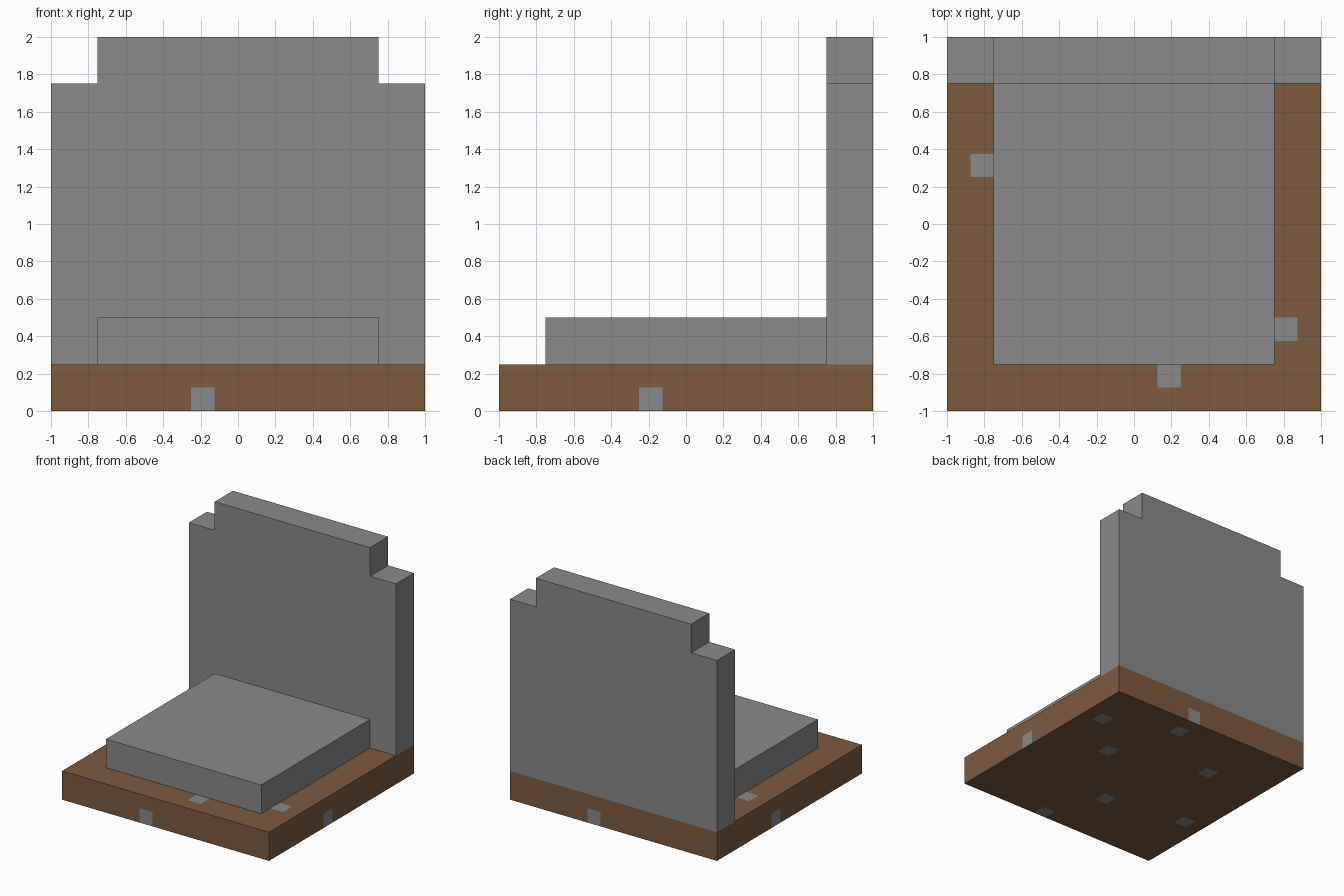
import bpy, bmesh
from mathutils import Vector

if "Cube" in bpy.data.objects:
    bpy.data.objects.remove(bpy.data.objects["Cube"])


def material(name, rgb):
    m = bpy.data.materials.new(name)
    m.diffuse_color = (*rgb, 1)
    m.use_nodes = True
    m.node_tree.nodes["Principled BSDF"].inputs["Base Color"].default_value = m.diffuse_color
    return m


stone = material("stone_grey", (0.254, 0.254, 0.254))
earth = material("earth_brown", (0.202, 0.105, 0.051))


def add_object(name, bm, mats):
    bmesh.ops.recalc_face_normals(bm, faces=bm.faces)
    me = bpy.data.meshes.new(name)
    bm.to_mesh(me)
    bm.free()
    for m in mats:
        me.materials.append(m)
    ob = bpy.data.objects.new(name, me)
    bpy.context.collection.objects.link(ob)
    return ob


def box(lo, hi):
    bm = bmesh.new()
    bmesh.ops.create_cube(bm, size=1)
    lo, hi = Vector(lo), Vector(hi)
    for v in bm.verts:
        v.co = (lo + hi) / 2 + v.co * (hi - lo)
    return bm


# Base slab, cut into a grid of square cells so pebbles can be coloured
CELL = 0.125
bm = box((-1, -1, 0), (1, 1, 0.25))
cuts = [((0, 0, CELL), (0, 0, 1))]
for i in range(1, 16):
    p = -1 + i * CELL
    cuts += [((p, 0, 0), (1, 0, 0)), ((0, p, 0), (0, 1, 0))]
for co, no in cuts:
    bmesh.ops.bisect_plane(bm, geom=bm.verts[:] + bm.edges[:] + bm.faces[:],
                           plane_co=co, plane_no=no)
bm.normal_update()

# Pebble cell centres on the underside; the top repeats them mirrored in y
PEBBLES = [(0.8125, 0.5625), (0.1875, 0.8125), (0.4375, 0.1875), (-0.4375, 0.4375),
           (-0.0625, -0.4375), (0.1875, -0.9375), (-0.8125, -0.3125)]


def is_pebble(face):
    c, n = face.calc_center_median(), face.normal
    if abs(n.z) > 0.5:
        y = -c.y if n.z > 0 else c.y
        return any(abs(c.x - px) < 0.03 and abs(y - py) < 0.03 for px, py in PEBBLES)
    # One pebble at the foot of each side
    along = n.x * c.y - n.y * c.x
    return c.z < CELL and abs(along + 0.1875) < 0.03


for f in bm.faces:
    f.material_index = int(is_pebble(f))
add_object("base_slab", bm, [earth, stone])

# Seat block
add_object("seat", box((-0.75, -0.75, 0.25), (0.75, 0.75, 0.5)), [stone])

# Backrest: stepped outline extruded backwards
half = [(1, 0.25), (1, 1.75), (0.75, 1.75), (0.75, 2)]
outline = half + [(-x, z) for x, z in reversed(half)]
bm = bmesh.new()
face = bm.faces.new([bm.verts.new((x, 0.75, z)) for x, z in outline])
ext = bmesh.ops.extrude_face_region(bm, geom=[face], use_keep_orig=True)
bmesh.ops.translate(bm, vec=(0, 0.25, 0),
                    verts=[g for g in ext["geom"] if isinstance(g, bmesh.types.BMVert)])
add_object("backrest", bm, [stone])
